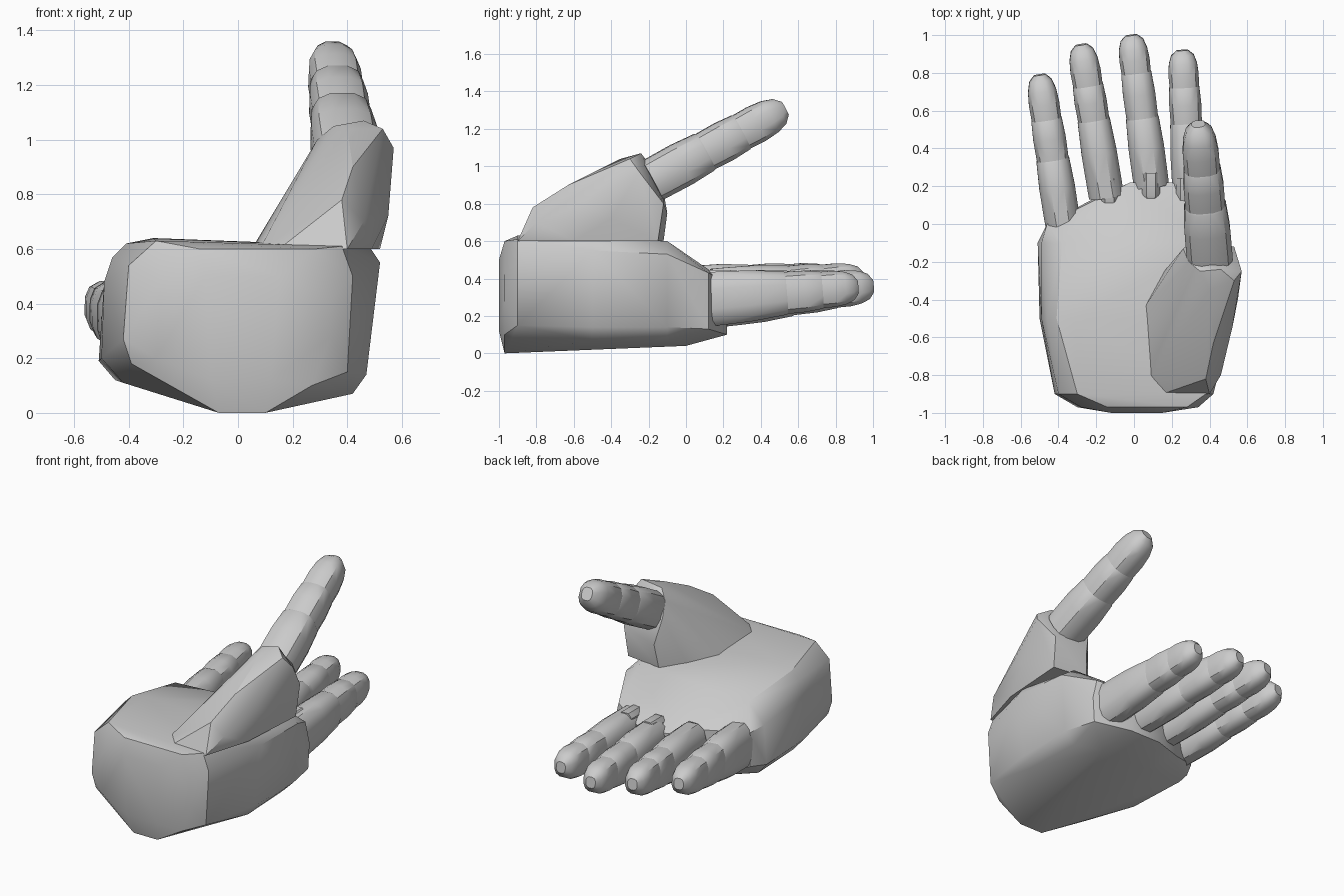
import bpy, bmesh, math
from mathutils import Vector

if "Cube" in bpy.data.objects:
    bpy.data.objects.remove(bpy.data.objects["Cube"], do_unlink=True)

skin = bpy.data.materials.new("light_grey")
skin.use_nodes = True
GREY = (0.6, 0.6, 0.6, 1)
skin.diffuse_color = GREY
skin.node_tree.nodes["Principled BSDF"].inputs["Base Color"].default_value = GREY


def hull(name, points, angle=30):
    """Faceted solid wrapped round a set of points."""
    bm = bmesh.new()
    for p in points:
        bm.verts.new(p)
    res = bmesh.ops.convex_hull(bm, input=bm.verts[:])
    loose = {v for v in res["geom_interior"] + res["geom_unused"]
             if isinstance(v, bmesh.types.BMVert) and not v.link_faces}
    bmesh.ops.delete(bm, geom=list(loose), context="VERTS")
    bmesh.ops.recalc_face_normals(bm, faces=bm.faces[:])
    mesh = bpy.data.meshes.new(name)
    bm.to_mesh(mesh)
    bm.free()
    mesh.materials.append(skin)
    obj = bpy.data.objects.new(name, mesh)
    bpy.context.collection.objects.link(obj)
    bpy.ops.object.select_all(action="DESELECT")
    obj.select_set(True)
    bpy.context.view_layer.objects.active = obj
    bpy.ops.object.shade_smooth_by_angle(angle=math.radians(angle))
    return obj


def ring(centre, side, up, w, h, sides=12):
    """Rounded-square cross-section."""
    pts = []
    for i in range(sides):
        a = math.tau * (i + 0.5) / sides
        c, s = math.cos(a), math.sin(a)
        pts.append(centre + side * w * math.copysign(abs(c) ** 0.75, c)
                   + up * h * math.copysign(abs(s) ** 0.75, s))
    return pts


def finger(name, base, tip, base_size, tip_size, joints):
    """Three overlapping tapered segments, the last one domed."""
    base, tip = Vector(base), Vector(tip)
    d = (tip - base).normalized()
    side = d.cross(Vector((0, 0, 1))).normalized()
    up = side.cross(d)
    stops = [0, *joints, 1]
    parts = ("lower", "middle", "tip")
    for k, part in enumerate(parts):
        t0, t1 = stops[k], stops[k + 1]
        if part == "tip":
            steps = [(0, 0.97), (0.35, 1.03), (0.65, 0.98), (0.87, 0.8), (1, 0.42)]
        else:
            steps = [(-0.05, 0.95), (0.15, 0.98), (0.55, 1.03), (1, 1), (1.06, 0.92)]
        pts = []
        for f, scale in steps:
            t = t0 + (t1 - t0) * f
            w = (base_size[0] + (tip_size[0] - base_size[0]) * t) * scale
            h = (base_size[1] + (tip_size[1] - base_size[1]) * t) * scale
            pts += ring(base.lerp(tip, t), side, up, w, h)
        hull(f"{name}_{part}", pts, 35)


# Palm: cross-sections from the wrist to the knuckles
palm_sections = {
    -1.0: [(-0.1, 0.12), (0.12, 0.12), (0.15, 0.5), (-0.12, 0.5)],
    -0.97: [(-0.07, 0), (0.1, 0), (0.27, 0.1), (0.34, 0.28), (0.34, 0.42),
            (0.28, 0.6), (-0.14, 0.6), (-0.28, 0.48), (-0.3, 0.2)],
    -0.9: [(-0.42, 0.27), (-0.39, 0.18), (0.4, 0.15), (0.42, 0.5),
           (0.38, 0.61), (-0.3, 0.63), (-0.4, 0.54)],
    -0.5: [(-0.5, 0.2), (-0.42, 0.11), (-0.49, 0.48), (-0.46, 0.57),
           (-0.41, 0.62), (-0.31, 0.64), (0.48, 0.61), (0.52, 0.55),
           (0.47, 0.14), (0.42, 0.07)],
    -0.1: [(-0.51, 0.19), (-0.45, 0.12), (-0.49, 0.44), (-0.38, 0.56),
           (0.4, 0.6), (0.5, 0.53), (0.47, 0.14), (0.4, 0.07)],
    0.0: [(-0.46, 0.2), (-0.46, 0.42), (-0.1, 0.04), (0.25, 0.04)],
    0.12: [(0.4, 0.43), (0.43, 0.3), (0.42, 0.13), (-0.22, 0.42), (-0.24, 0.13)],
    0.22: [(-0.02, 0.1), (0.2, 0.1), (-0.02, 0.38), (0.2, 0.38)],
}
hull("palm", [(x, y, z) for y, sec in palm_sections.items() for x, z in sec])

# Thumb mound: footprint sunk in the palm, ridge and end above it
mound_foot = [(0.05, -0.45), (0.08, -0.83), (0.15, -0.9), (0.4, -0.9),
              (0.28, -0.12), (0.16, -0.25), (0.52, -0.15), (0.49, -0.6)]
mound_top = [(0.38, -0.82, 0.78), (0.46, -0.8, 0.7), (0.42, -0.63, 0.9),
             (0.52, -0.55, 0.8), (0.4, -0.35, 1.04), (0.46, -0.24, 1.07),
             (0.35, -0.25, 1.05), (0.29, -0.2, 1.0), (0.26, -0.13, 0.92),
             (0.53, -0.3, 1.04), (0.57, -0.25, 0.97), (0.55, -0.4, 0.72),
             (0.53, -0.12, 0.8), (0.3, -0.1, 0.75)]
hull("thumb_mound", [(x, y, 0.6) for x, y in mound_foot] + mound_top)

# Thumb
finger("thumb", (0.4, -0.17, 0.93), (0.34, 0.53, 1.31),
       (0.13, 0.125), (0.085, 0.095), (0.38, 0.66))

# Fingers: name, base, tip, joint positions along the length
fingers = [
    ("little_finger", (-0.38, 0.02, 0.32), (-0.5, 0.79, 0.4), (0.41, 0.69)),
    ("ring_finger", (-0.15, 0.17, 0.31), (-0.28, 0.95, 0.4), (0.48, 0.72)),
    ("middle_finger", (0.09, 0.22, 0.29), (-0.015, 1.0, 0.36), (0.43, 0.74)),
    ("index_finger", (0.3, 0.13, 0.29), (0.255, 0.92, 0.355), (0.5, 0.75)),
]
for name, base, tip, joints in fingers:
    finger(name, base, tip, (0.1, 0.155), (0.076, 0.085), joints)

# Knuckle nubs where the fingers meet the palm
for name, x, y in (("ring", -0.13, 0.16), ("middle", 0.09, 0.19), ("index", 0.27, 0.16)):
    pts = []
    for dy, s in ((-0.07, 0.7), (-0.04, 1), (0.08, 1)):
        pts += ring(Vector((x, y + dy, 0.39)), Vector((1, 0, 0)), Vector((0, 0, 1)),
                    0.05 * s, 0.06 * s, 8)
    hull(f"{name}_knuckle", pts)
